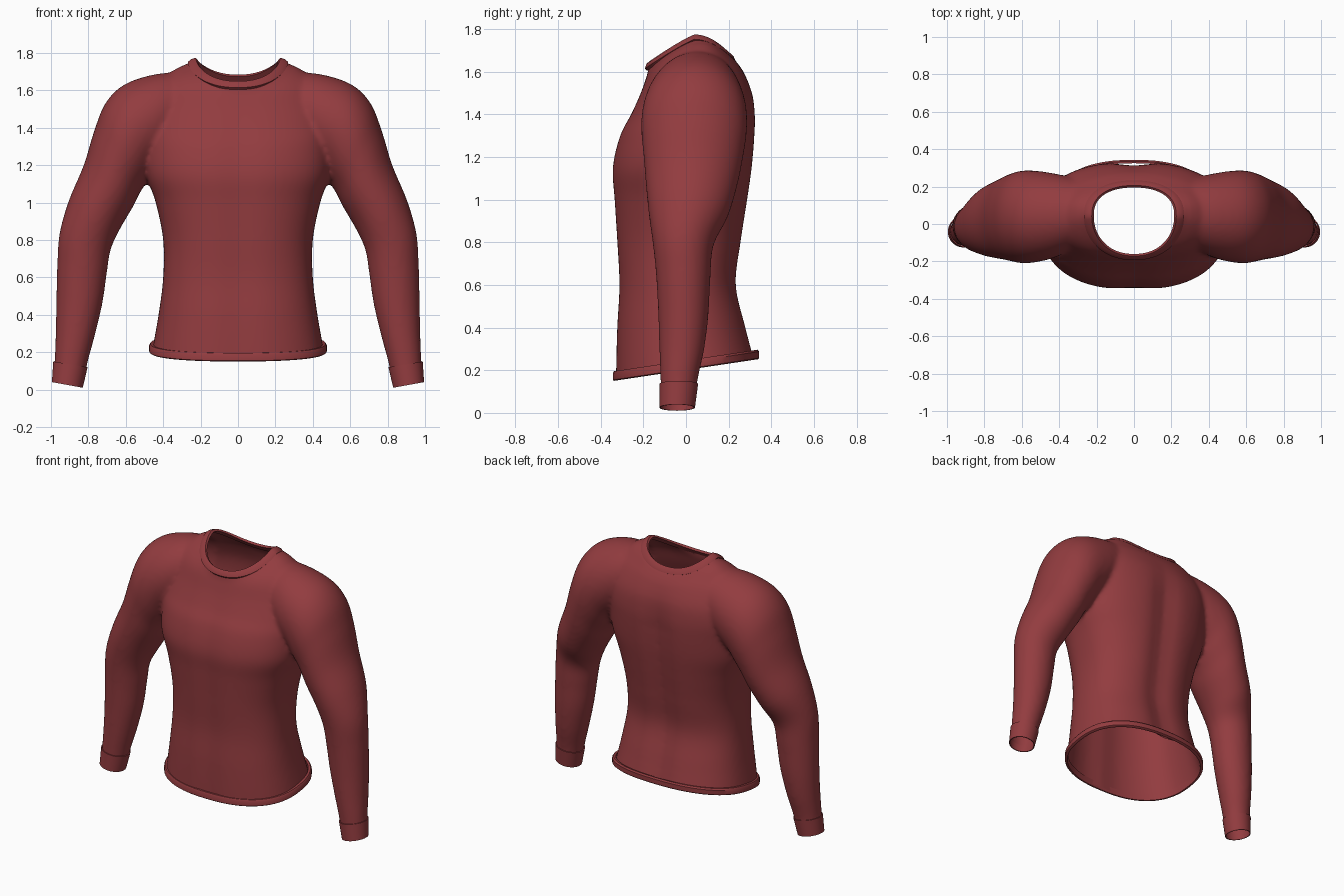
import bpy, bmesh, math
from mathutils import Vector

if "Cube" in bpy.data.objects:
    bpy.data.objects.remove(bpy.data.objects["Cube"])

red = bpy.data.materials.new("dark red cloth")
red.diffuse_color = (0.29, 0.045, 0.05, 1)
red.use_nodes = True
red.node_tree.nodes["Principled BSDF"].inputs["Base Color"].default_value = red.diffuse_color


def spow(v, e):
    return math.copysign(abs(v) ** e, v)


def smooth_rows(rows, k=5):
    """Catmull-Rom interpolation between rows of numbers."""
    out = []
    for i in range(len(rows) - 1):
        a, b, c, d = (rows[max(i - 1, 0)], rows[i], rows[i + 1], rows[min(i + 2, len(rows) - 1)])
        for j in range(k):
            t = j / k
            out.append([q + 0.5 * t * (r - p + t * (2*p - 5*q + 4*r - s + t * (3*(q - r) + s - p)))
                        for p, q, r, s in zip(a, b, c, d)])
    return out + [rows[-1]]


def loft(name, rings, caps=False, wrap=False):
    """Skin a list of point rings into one mesh object."""
    bm = bmesh.new()
    vs = [[bm.verts.new(p) for p in ring] for ring in rings]
    n = len(rings[0])
    for i in range(len(vs) if wrap else len(vs) - 1):
        a, b = vs[i], vs[(i + 1) % len(vs)]
        for j in range(n):
            bm.faces.new((a[j], a[(j + 1) % n], b[(j + 1) % n], b[j]))
    if caps:
        bm.faces.new(vs[0])
        bm.faces.new(vs[-1])
    bmesh.ops.recalc_face_normals(bm, faces=bm.faces)
    me = bpy.data.meshes.new(name)
    bm.to_mesh(me)
    bm.free()
    me.materials.append(red)
    ob = bpy.data.objects.new(name, me)
    bpy.context.collection.objects.link(ob)
    me.shade_smooth()
    return ob


def torso_ring(z, hw, yf, yb, n=2.4, tilt=0.0, count=72):
    """Body section with a shallow spine and chest groove."""
    pts = []
    for i in range(count):
        t = 2 * math.pi * i / count
        x = hw * spow(math.cos(t), 2 / n)
        s = spow(math.sin(t), 2 / n)
        mid = (yf + yb) / 2
        y = mid + s * (yb - yf) / 2
        g = math.exp(-(x / 0.09) ** 2) * min(1, max(0, (1.6 - z) / 0.3))
        y -= g * (0.028 * max(s, 0) - 0.012 * max(-s, 0)) * (tilt == 0)
        pts.append((x, y, z + tilt * (y + 0.34)))
    return pts


def sleeve_ring(ox, oz, ix, iz, yf, yb, side=1, grow=0.0, count=40):
    """Arm section from its outer point, inner point and depth."""
    pts = []
    for i in range(count):
        t = 2 * math.pi * i / count
        c, s = math.cos(t) * (1 + grow), math.sin(t) * (1 + grow)
        pts.append((side * ((ox + ix) / 2 + c * (ox - ix) / 2), (yf + yb) / 2 + s * (yb - yf) / 2,
                    (oz + iz) / 2 + c * (oz - iz) / 2))
    return pts


# Body: z, half width, front y, back y
torso_rows = [(0.05, 0.48, -0.335, 0.36), (0.2, 0.46, -0.335, 0.34), (0.4, 0.425, -0.33, 0.29),
              (0.6, 0.40, -0.32, 0.245), (0.8, 0.40, -0.33, 0.268), (1.0, 0.44, -0.342, 0.298),
              (1.15, 0.49, -0.35, 0.318), (1.3, 0.50, -0.315, 0.33), (1.4, 0.50, -0.262, 0.33),
              (1.5, 0.48, -0.215, 0.315), (1.6, 0.44, -0.175, 0.27), (1.66, 0.40, -0.13, 0.225),
              (1.71, 0.34, -0.07, 0.185), (1.75, 0.26, -0.01, 0.14), (1.765, 0.22, 0.02, 0.11)]
shirt = loft("shirt_body", [torso_ring(*r) for r in smooth_rows(torso_rows)], caps=True)

# Sleeves: outer x z, inner x z, front y, back y
sleeve_rows = [(0.28, 1.70, 0.30, 1.32, -0.12, 0.24), (0.45, 1.685, 0.40, 1.22, -0.18, 0.27),
               (0.61, 1.63, 0.45, 1.17, -0.205, 0.285), (0.71, 1.53, 0.48, 1.12, -0.21, 0.285),
               (0.77, 1.38, 0.52, 1.06, -0.20, 0.27), (0.825, 1.2, 0.56, 0.98, -0.19, 0.245),
               (0.905, 1.01, 0.63, 0.86, -0.175, 0.20), (0.955, 0.83, 0.68, 0.75, -0.155, 0.13),
               (0.967, 0.65, 0.70, 0.63, -0.14, 0.115), (0.972, 0.45, 0.725, 0.46, -0.13, 0.105),
               (0.975, 0.3, 0.765, 0.29, -0.125, 0.085), (0.98, 0.17, 0.805, 0.14, -0.12, 0.055),
               (0.985, 0.02, 0.835, -0.01, -0.115, 0.035)]
sleeves = [loft("sleeve", [sleeve_ring(*r, side=s) for r in smooth_rows(sleeve_rows)], caps=True)
           for s in (1, -1)]

# Fuse body and sleeves into one cloth surface
bpy.ops.object.select_all(action='DESELECT')
for ob in [shirt] + sleeves:
    ob.select_set(True)
bpy.context.view_layer.objects.active = shirt
bpy.ops.object.join()
rm = shirt.modifiers.new("fuse", 'REMESH')
rm.mode, rm.voxel_size = 'VOXEL', 0.014
sm = shirt.modifiers.new("soften", 'SMOOTH')
sm.factor, sm.iterations = 0.5, 8
for m in ("fuse", "soften"):
    bpy.ops.object.modifier_apply(modifier=m)


def neck_loop(s, lift=0.0, count=96):
    """Neckline; s = 0 is the inner edge and 1 the outer edge."""
    pts = []
    for i in range(count):
        t = 2 * math.pi * i / count
        c, d = math.cos(t), math.sin(t)
        back = d > 0
        y = 0.04 + (spow(d, 0.8) * (0.16 + 0.025 * s) if back else d * (0.205 + 0.02 * s))
        drop = 0.09 * abs(d) ** 1.6 if back else 0.125 * abs(d) ** 1.15
        x = (0.22 + 0.04 * s) * spow(c, 0.9)
        out = Vector((c, d, 0)) * lift * 0.6
        pts.append(Vector((x, y, 1.768 - 0.024 * s - drop - 0.012 * s * abs(d))) + out
                   + Vector((0, 0, lift * 0.6)))
    return pts


# Open the neck, hem and cuffs
bm = bmesh.new()
bm.from_mesh(shirt.data)


def cut(test, co, no):
    verts = [v for v in bm.verts if test(v.co)]
    edges = [e for e in bm.edges if all(test(v.co) for v in e.verts)]
    faces = [f for f in bm.faces if all(test(v.co) for v in f.verts)]
    bmesh.ops.bisect_plane(bm, geom=verts + edges + faces, plane_co=co, plane_no=no, clear_outer=True)


cut(lambda p: abs(p.x) < 0.58 and p.z < 0.6, (0, -0.34, 0.165), (0, 0.15, -1))
for s in (1, -1):
    cut(lambda p: p.x * s > 0.6 and p.z < 0.5, (0.9 * s, 0, 0.07), (0.18 * s, 0, -1))
line = neck_loop(0.5)
centre = Vector((0, 0.04))


def nearest(p):
    return min(line, key=lambda q: (q.xy - p.xy).length_squared)


def inside(p):
    return p.z > 1.45 and (p.xy - centre).length < (nearest(p).xy - centre).length


bmesh.ops.delete(bm, geom=[f for f in bm.faces if f.calc_center_median().z > 1.45
                           and abs(f.calc_center_median().x) < 0.3
                           and inside(f.calc_center_median())], context='FACES')
for v in bm.verts:
    if v.is_boundary and v.co.z > 1.45:
        v.co = nearest(v.co)
near = [v for v in bm.verts if v.co.z > 1.5 and abs(v.co.x) < 0.36 and not v.is_boundary
        and (v.co.xy - nearest(v.co).xy).length < 0.06]
for _ in range(8):
    bmesh.ops.smooth_vert(bm, verts=near, factor=0.5, use_axis_x=True, use_axis_y=True, use_axis_z=True)
bm.to_mesh(shirt.data)
bm.free()
shirt.data.shade_smooth()

# Collar band
collar = loft("collar_band", [neck_loop(1, -0.005), neck_loop(1, 0.013), neck_loop(0.5, 0.018),
                              neck_loop(0, 0.010), neck_loop(0, -0.008)], wrap=True)

# Hem band, tilted up towards the back
hem_rows = [(0.15, 0.468, -0.338, 0.337), (0.155, 0.475, -0.343, 0.343), (0.185, 0.475, -0.343, 0.343),
            (0.195, 0.468, -0.338, 0.335), (0.195, 0.452, -0.328, 0.325), (0.15, 0.458, -0.33, 0.328)]
hem = loft("hem_band", [torso_ring(*r, tilt=0.15) for r in hem_rows], wrap=True)

# Cuff bands
top, bottom = (0.985, 0.15, 0.807, 0.12, -0.122, 0.054), (0.995, 0.04, 0.83, 0.01, -0.125, 0.042)
cuff_rows = [(bottom, 0), (top, 0.03), (top, -0.04), (bottom, -0.07)]
bands = [collar, hem]
for s, side in ((1, "left"), (-1, "right")):
    bands.append(loft(side + "_cuff_band", [sleeve_ring(*r, side=s, grow=g) for r, g in cuff_rows], wrap=True))

for ob in bands:
    bpy.ops.object.select_all(action='DESELECT')
    ob.select_set(True)
    bpy.context.view_layer.objects.active = ob
    bpy.ops.object.shade_smooth_by_angle(angle=math.radians(40))
